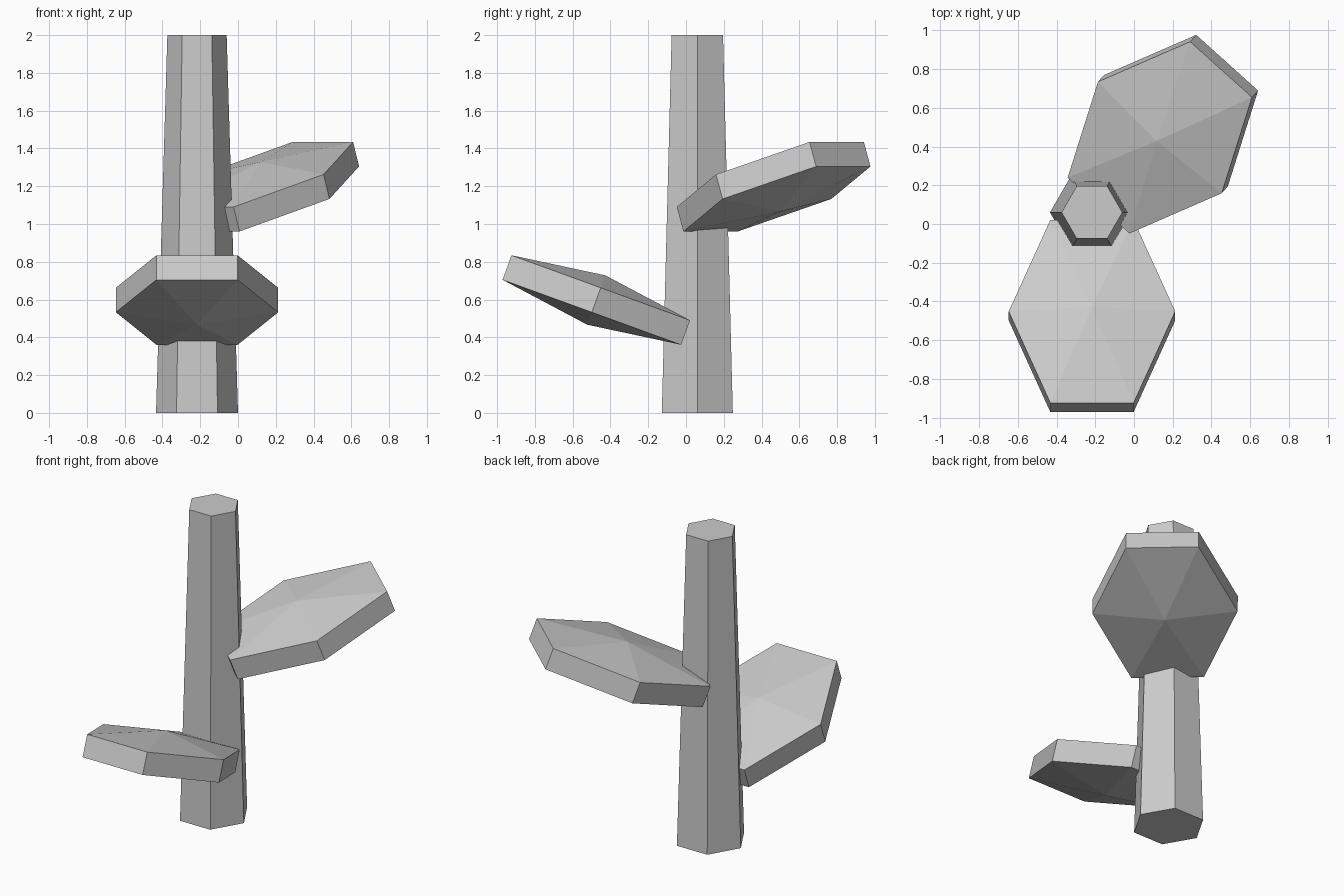
import bpy
import math
from mathutils import Matrix, Vector

if "Cube" in bpy.data.objects:
    bpy.data.objects.remove(bpy.data.objects["Cube"])

bark = bpy.data.materials.new("plain grey")
bark.diffuse_color = (0.6, 0.6, 0.6, 1)
bark.use_nodes = True
bark.node_tree.nodes["Principled BSDF"].inputs["Base Color"].default_value = bark.diffuse_color


def add_object(name, verts, faces, matrix):
    mesh = bpy.data.meshes.new(name)
    mesh.from_pydata([matrix @ Vector(v) for v in verts], [], faces)
    mesh.materials.append(bark)
    mesh.update()
    ob = bpy.data.objects.new(name, mesh)
    bpy.context.collection.objects.link(ob)
    return ob


def hexagon(rx, ry, z):
    return [(rx * math.cos(i * math.pi / 3), ry * math.sin(i * math.pi / 3), z)
            for i in range(6)]


SIDES = [(i, (i + 1) % 6, (i + 1) % 6 + 6, i + 6) for i in range(6)]

# Tapered six-sided stem
add_object("stem", hexagon(0.217, 0.217, 0) + hexagon(0.157, 0.157, 2),
           SIDES + [tuple(range(5, -1, -1)), tuple(range(6, 12))],
           Matrix.Translation((-0.217, 0.06, 0)))


# Stretched hexagonal shelf with a shallow cone above and below, rising outward
def shelf(name, centre, heading):
    half, peak = 0.069, 0.139
    ry = 0.503 / math.sin(math.pi / 3)
    verts = hexagon(0.43, ry, -half) + hexagon(0.43, ry, half)
    verts += [(0, 0, -peak), (0, 0, peak)]
    fans = [((i + 1) % 6, i, 12) for i in range(6)]
    fans += [(i + 6, (i + 1) % 6 + 6, 13) for i in range(6)]
    # local +y points outward
    matrix = (Matrix.Translation(centre)
              @ Matrix.Rotation(math.radians(heading - 90), 4, 'Z')
              @ Matrix.Rotation(math.radians(20), 4, 'X'))
    add_object(name, verts, SIDES + fans, matrix)


shelf("lower_shelf", (-0.217, -0.475, 0.5975), -90)
shelf("upper_shelf", (0.149, 0.464, 1.1975), 48)
